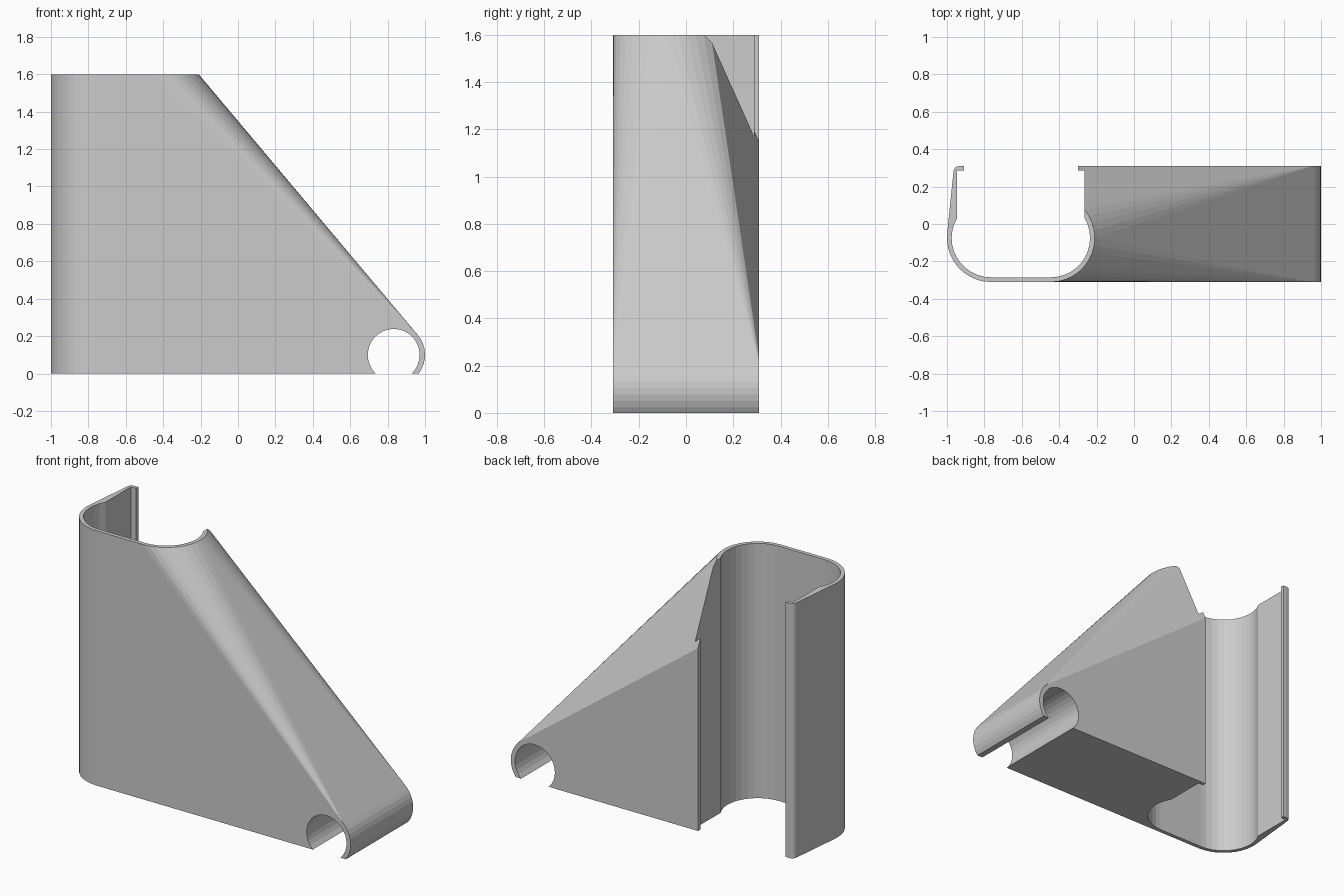
import bpy, bmesh
from math import cos, sin, radians

if "Cube" in bpy.data.objects:
    bpy.data.objects.remove(bpy.data.objects["Cube"])


def arc(cx, cy, r, a0, a1, n):
    return [(cx + r * cos(radians(a0 + (a1 - a0) * i / n)),
             cy + r * sin(radians(a0 + (a1 - a0) * i / n))) for i in range(n + 1)]


def make_object(name, bm):
    bmesh.ops.recalc_face_normals(bm, faces=bm.faces)
    mesh = bpy.data.meshes.new(name)
    bm.to_mesh(mesh)
    bm.free()
    ob = bpy.data.objects.new(name, mesh)
    bpy.context.collection.objects.link(ob)
    return ob


def prism(name, points, place, depth):
    """Extrude a closed 2D profile along a vector."""
    bm = bmesh.new()
    face = bm.faces.new([bm.verts.new(place(a, b)) for a, b in points])
    ext = bmesh.ops.extrude_face_region(bm, geom=[face])
    verts = [v for v in ext['geom'] if isinstance(v, bmesh.types.BMVert)]
    bmesh.ops.translate(bm, verts=verts, vec=depth)
    return make_object(name, bm)


def cut(ob, cutter):
    cutter.hide_render = True
    cutter.hide_viewport = True
    mod = ob.modifiers.new(cutter.name, 'BOOLEAN')
    mod.operation = 'DIFFERENCE'
    mod.solver = 'EXACT'
    mod.object = cutter


XL, XR, CY = -0.765, -0.445, -0.075   # channel corner centres
H, HALF = 1.6, 0.31

# Body: hull of the upright clip outline and the horizontal bead at the toe
outline = (arc(XL, CY, 0.235, 174, 270, 10) + arc(XR, CY, 0.235, -90, 50, 14)
           + arc(-0.935, 0.28, 0.03, 90, 174, 4) + [(-0.91, HALF)])
bead = arc(0.835, 0.1, 0.165, -37.3, 100, 14)
bm = bmesh.new()
for z in (0, H):
    for x, y in outline:
        bm.verts.new((x, y, z))
for y in (-HALF, HALF):
    for x, z in bead:
        bm.verts.new((x, y, max(z, 0)))
hull = bmesh.ops.convex_hull(bm, input=bm.verts)
loose = {g for g in hull['geom_interior'] + hull['geom_unused']
         if isinstance(g, bmesh.types.BMVert)}
bmesh.ops.delete(bm, geom=list(loose), context='VERTS')
bmesh.ops.dissolve_limit(bm, angle_limit=radians(0.2), verts=bm.verts, edges=bm.edges)
body = make_object("bracket_body", bm)

# Vertical channel with bulged corners, straight jaws and small inward lips
channel = (arc(XL, CY, 0.21, 149, 270, 12) + arc(XR, CY, 0.21, -90, 31, 12)
           + [(-0.265, 0.287), (-0.30, 0.287), (-0.30, 0.5),
              (-0.91, 0.5), (-0.91, 0.287), (-0.945, 0.287)])
cut(body, prism("channel_cutter", channel, lambda a, b: (a, b, -0.2), (0, 0, 2)))

# Round cable slot through the toe, open at the bottom
hole = arc(0.8325, 0.1, 0.1385, 0, 360, 32)[:-1]
cut(body, prism("toe_hole_cutter", hole, lambda a, b: (a, -0.6, b), (0, 1.2, 0)))
